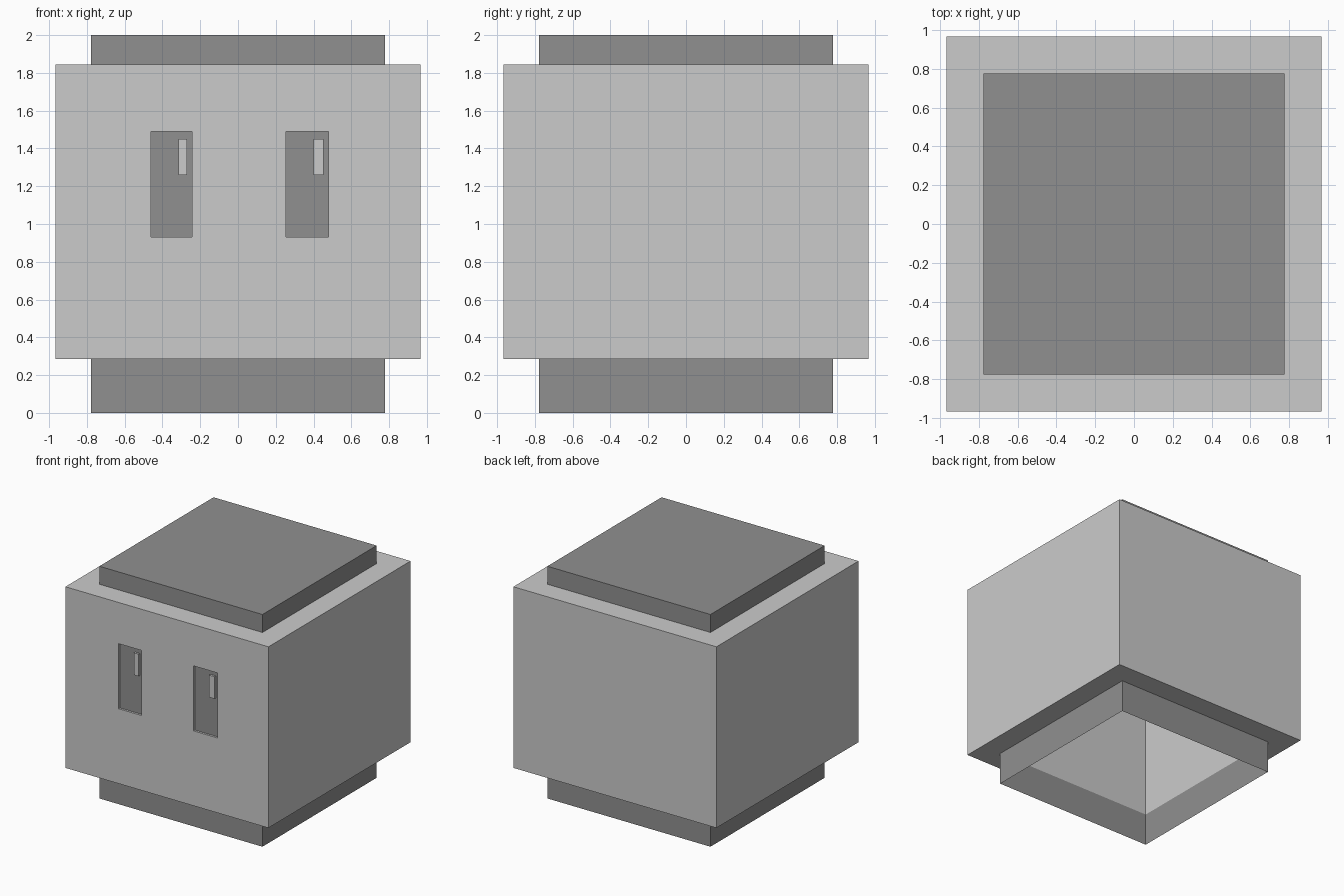
import bpy, bmesh

if "Cube" in bpy.data.objects:
    bpy.data.objects.remove(bpy.data.objects["Cube"])

R, C = 0.967, 0.777           # half widths of the body and of the core
Z0, Z1, Z2 = 0.285, 1.845, 2.0
DEPTH = 0.018                 # window recess

dark = bpy.data.materials.new("dark_grey")
dark.diffuse_color = (0.28, 0.28, 0.28, 1)
dark.use_nodes = True
dark.node_tree.nodes["Principled BSDF"].inputs["Base Color"].default_value = dark.diffuse_color


def finish(name, bm, mat=None):
    me = bpy.data.meshes.new(name)
    bm.to_mesh(me)
    bm.free()
    ob = bpy.data.objects.new(name, me)
    bpy.context.collection.objects.link(ob)
    if mat:
        me.materials.append(mat)
    return ob


def box(name, x0, x1, y0, y1, z0, z1, mat=None, open_ends=()):
    """Box; open_ends lists the z directions (-1, 1) left without a face."""
    bm = bmesh.new()
    bmesh.ops.create_cube(bm, size=1)
    for v in bm.verts:
        v.co.x = x1 if v.co.x > 0 else x0
        v.co.y = y1 if v.co.y > 0 else y0
        v.co.z = z1 if v.co.z > 0 else z0
    bm.normal_update()
    gone = [f for f in bm.faces if round(f.normal.z) in open_ends]
    bmesh.ops.delete(bm, geom=gone, context='FACES_ONLY')
    return finish(name, bm, mat)


# Body: thick square ring, open through the middle
bm = bmesh.new()
corners = [(-1, -1), (1, -1), (1, 1), (-1, 1)]
loops = [[bm.verts.new((sx * r, sy * r, z)) for sx, sy in corners]
         for r, z in ((R, Z0), (R, Z1), (C, Z1), (C, Z0))]
for a in range(4):
    lo, hi = loops[a], loops[(a + 1) % 4]
    for i in range(4):
        j = (i + 1) % 4
        bm.faces.new((lo[i], lo[j], hi[j], hi[i]))
bmesh.ops.recalc_face_normals(bm, faces=bm.faces)
body = finish("body", bm)

# Dark lid and open-bottomed base skirt
box("lid", -C, C, -C, C, Z1, Z2, dark, (-1,))
box("base_skirt", -C, C, -C, C, 0, Z0, dark, (-1, 1))

# Recessed windows with a dark panel and a small light highlight
windows = {"left": (-0.46, -0.243, -0.315, -0.27),
           "right": (0.253, 0.48, 0.40, 0.453)}
for side, (x0, x1, hx0, hx1) in windows.items():
    cutter = box("window_cutter", x0, x1, -R - 0.1, -R + DEPTH + 0.003, 0.93, 1.49)
    cutter.hide_render = True
    mod = body.modifiers.new("window", 'BOOLEAN')
    mod.operation, mod.solver, mod.object = 'DIFFERENCE', 'EXACT', cutter
    bpy.context.view_layer.objects.active = body
    bpy.ops.object.modifier_apply(modifier=mod.name)
    bpy.data.objects.remove(cutter)
    back = -R + DEPTH
    box(side + "_window_panel", x0, x1, back, back + 0.01, 0.93, 1.49, dark)
    box(side + "_window_highlight", hx0, hx1, -R, back + 0.005, 1.26, 1.45)
